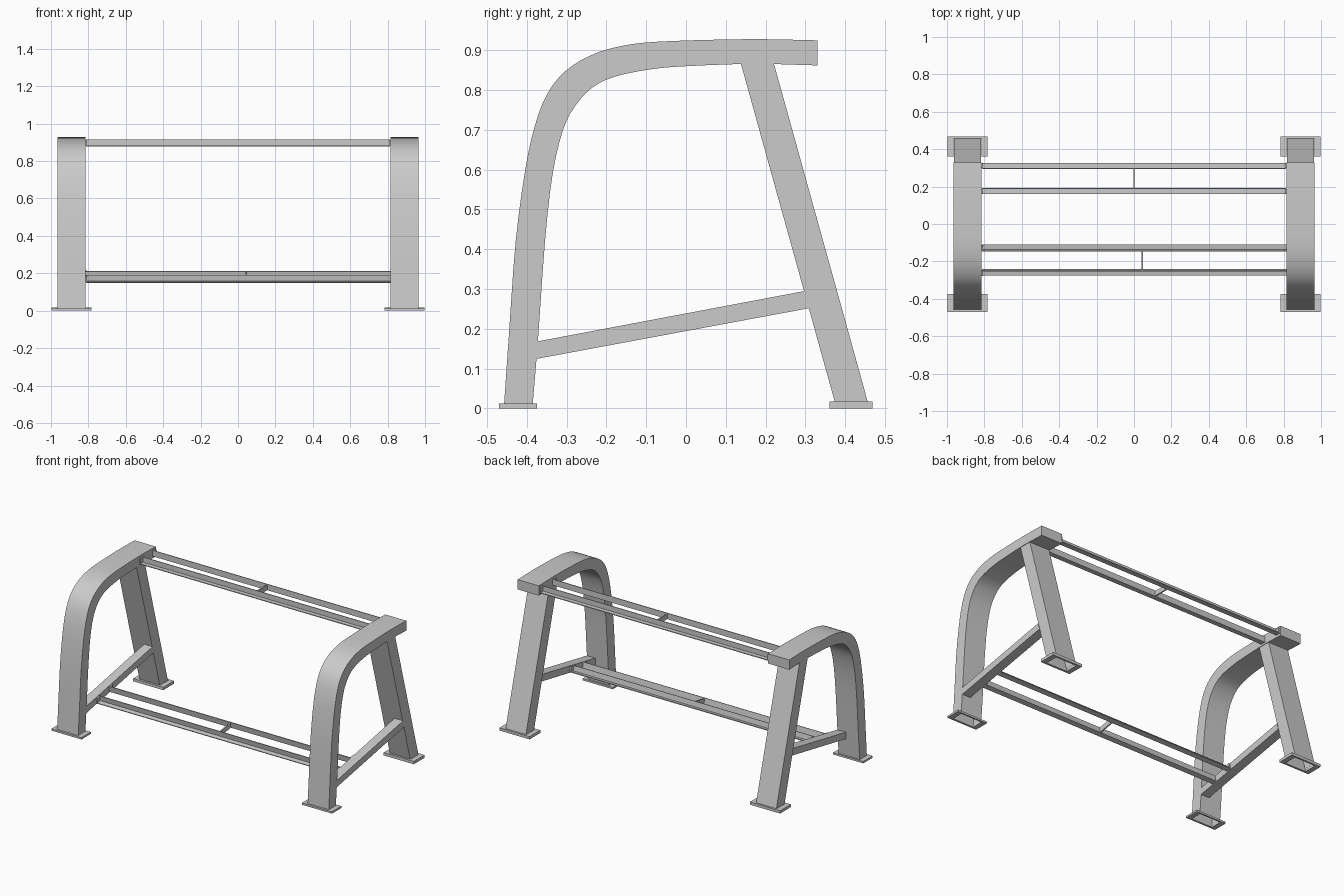
import bpy, bmesh, math
from mathutils import Vector, Matrix

if "Cube" in bpy.data.objects:
    bpy.data.objects.remove(bpy.data.objects["Cube"])

FRAME_X = (-0.89, 0.89)   # centre of each side frame
HALF = 0.075              # half width of the frame tube


def finish(name, bm, smooth=False):
    bmesh.ops.recalc_face_normals(bm, faces=bm.faces)
    me = bpy.data.meshes.new(name)
    bm.to_mesh(me)
    bm.free()
    ob = bpy.data.objects.new(name, me)
    bpy.context.collection.objects.link(ob)
    if smooth:
        bpy.context.view_layer.objects.active = ob
        ob.select_set(True)
        bpy.ops.object.shade_smooth_by_angle(angle=math.radians(30))
        ob.select_set(False)
    return ob


def ring_sweep(bm, pairs, x0, x1, cap_start=True, cap_end=True):
    """Rectangular tube through (outer, inner) pairs of y,z points."""
    rings = []
    for o, i in pairs:
        rings.append([bm.verts.new(p) for p in (
            (x0, o[0], o[1]), (x1, o[0], o[1]), (x1, i[0], i[1]), (x0, i[0], i[1]))])
    for a, b in zip(rings, rings[1:]):
        for k in range(4):
            n = (k + 1) % 4
            bm.faces.new((a[k], a[n], b[n], b[k]))
    if cap_start:
        bm.faces.new(rings[0])
    if cap_end:
        bm.faces.new(rings[-1])


def catmull(pts, steps=3):
    p = [Vector(q) for q in pts]
    p = [2 * p[0] - p[1]] + p + [2 * p[-1] - p[-2]]
    out = []
    for a, b, c, d in zip(p, p[1:], p[2:], p[3:]):
        for s in range(steps):
            t = s / steps
            out.append(0.5 * (2 * b + (c - a) * t + (2 * a - 5 * b + 4 * c - d) * t * t
                              + (3 * b - a - 3 * c + d) * t ** 3))
    return out + [p[-2]]


def box(bm, x, y, z):
    ring_sweep(bm, [((y[0], z[0]), (y[1], z[0])), ((y[0], z[1]), (y[1], z[1]))], x[0], x[1])


# profile of the bent front leg and top arm
outer = [(-.457, .012), (-.444, .2), (-.428, .42), (-.404, .6), (-.38, .71), (-.349, .79),
         (-.304, .847), (-.24, .887), (-.166, .91), (-.065, .922), (.16, .928), (.33, .925)]
inner = [(-.385, .012), (-.372, .172), (-.354, .424), (-.335, .59), (-.309, .70), (-.279, .759),
         (-.236, .806), (-.178, .834), (-.09, .852), (.0, .860), (.17, .866), (.33, .862)]


def foot(name, cx, y, hole, h):
    # flat plate with an opening under the tube
    bm = bmesh.new()
    x0, x1, a, b = cx - .107, cx + .107, cx - HALF, cx + HALF
    loops = []
    for z in (0, h):
        for xs, ys in (((x0, x1), y), ((a, b), hole)):
            loops.append([bm.verts.new(c) for c in (
                (xs[0], ys[0], z), (xs[1], ys[0], z), (xs[1], ys[1], z), (xs[0], ys[1], z))])
    for p, q in ((0, 1), (2, 3), (0, 2), (1, 3)):
        for k in range(4):
            n = (k + 1) % 4
            bm.faces.new((loops[p][k], loops[p][n], loops[q][n], loops[q][k]))
    finish(name, bm)


for cx, side in zip(FRAME_X, ("left", "right")):
    # bent arch, open at the foot
    bm = bmesh.new()
    ring_sweep(bm, list(zip(catmull(outer), catmull(inner))), cx - HALF, cx + HALF, cap_start=False)
    finish(f"arch_{side}", bm, smooth=True)
    # sloping rear leg
    bm = bmesh.new()
    ring_sweep(bm, [((.374, .016), (.457, .016)), ((.138, .866), (.221, .866))],
               cx - .072, cx + .072, cap_start=False)
    finish(f"rear_leg_{side}", bm)
    # side brace, set to the right half of each frame
    bm = bmesh.new()
    ring_sweep(bm, [((-.379, .124), (-.376, .168)), ((.310, .252), (.298, .295))],
               cx + .015, cx + HALF)
    finish(f"brace_{side}", bm)
    foot(f"front_foot_{side}", cx, (-.47, -.375), (-.457, -.385), .012)
    foot(f"rear_foot_{side}", cx, (.36, .469), (.374, .457), .018)


def rail_pair(name, x0, x1, y, z, tilt):
    place = Matrix.Translation((0, y, z)) @ Matrix.Rotation(tilt, 4, 'X')
    for s, side in ((-1, "front"), (1, "rear")):
        # angle iron: upright on the inside, flange pointing outwards
        bm = bmesh.new()
        sec = [(.051, -.019), (.083, -.019), (.083, -.014), (.056, -.014), (.056, .019), (.051, .019)]
        f = bm.faces.new([bm.verts.new((x0, s * a, b)) for a, b in sec])
        ext = bmesh.ops.extrude_face_region(bm, geom=[f], use_keep_orig=True)
        bmesh.ops.translate(bm, vec=(x1 - x0, 0, 0),
                            verts=[v for v in ext["geom"] if isinstance(v, bmesh.types.BMVert)])
        bm.transform(place)
        finish(f"{name}_{side}_rail", bm)
        # end brackets
        bm = bmesh.new()
        ys = sorted((s * .056, s * .081))
        for e in ((x0 - .004, x0 + .008), (x1 - .008, x1 + .004)):
            box(bm, e, ys, (-.014, .017))
        bm.transform(place)
        finish(f"{name}_{side}_brackets", bm)
    # thin spacer at mid length
    bm = bmesh.new()
    m = (x0 + x1) / 2
    box(bm, (m - .004, m + .004), (-.052, .052), (-.017, .015))
    bm.transform(place)
    finish(f"{name}_spacer", bm)


rail_pair("upper", -.814, .814, .243, .896, 0)
rail_pair("lower", -.814, .904, -.195, .182, math.atan(.187))
